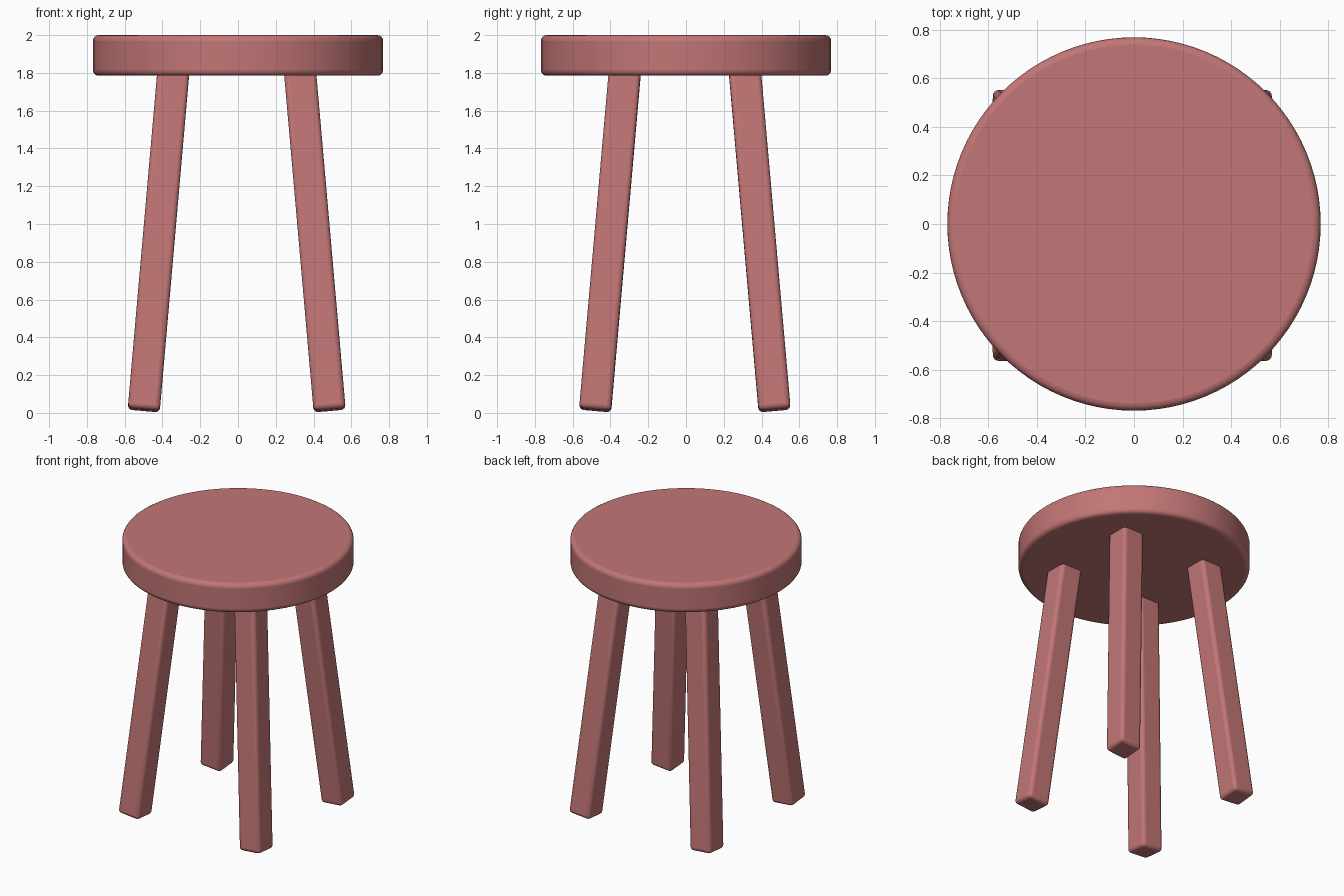
import bpy
from math import radians, tan
from mathutils import Euler, Vector

if "Cube" in bpy.data.objects:
    bpy.data.objects.remove(bpy.data.objects["Cube"])

wood = bpy.data.materials.new("red_wood")
wood.diffuse_color = (0.54, 0.18, 0.18, 1)
wood.use_nodes = True
wood.node_tree.nodes["Principled BSDF"].inputs["Base Color"].default_value = wood.diffuse_color


def finish(obj, name, width):
    """Name, colour, round the edges and smooth-shade a part."""
    obj.name = name
    obj.data.materials.append(wood)
    bevel = obj.modifiers.new("rounded_edges", 'BEVEL')
    bevel.width = width
    bevel.segments = 4
    bevel.limit_method = 'ANGLE'
    bevel.angle_limit = radians(40)
    bpy.ops.object.shade_smooth_by_angle(angle=radians(35))


# Round seat
SEAT_BOTTOM, SEAT_TOP = 1.785, 2.0
bpy.ops.mesh.primitive_cylinder_add(
    vertices=96, radius=0.768, depth=SEAT_TOP - SEAT_BOTTOM,
    location=(0, 0, (SEAT_TOP + SEAT_BOTTOM) / 2))
finish(bpy.context.object, "seat", 0.03)

# Four square legs splayed five degrees both ways, set slightly into the seat
SPLAY = radians(5)
LENGTH, THICK = 1.84, 0.17
for y_name, sy in (("front", -1), ("back", 1)):
    for x_name, sx in (("left", -1), ("right", 1)):
        rot = Euler((sy * SPLAY, -sx * SPLAY, 0))
        foot = Vector((sx * 0.492 - 0.007, sy * 0.475 - 0.006, 0.015))
        axis = rot.to_matrix() @ Vector((0, 0, 1))
        bpy.ops.mesh.primitive_cube_add(
            size=1, location=foot + axis * LENGTH / 2, rotation=rot)
        leg = bpy.context.object
        leg.scale = (THICK, THICK, LENGTH)
        bpy.ops.object.transform_apply(location=False, rotation=False, scale=True)
        finish(leg, f"{y_name}_{x_name}_leg", 0.025)
